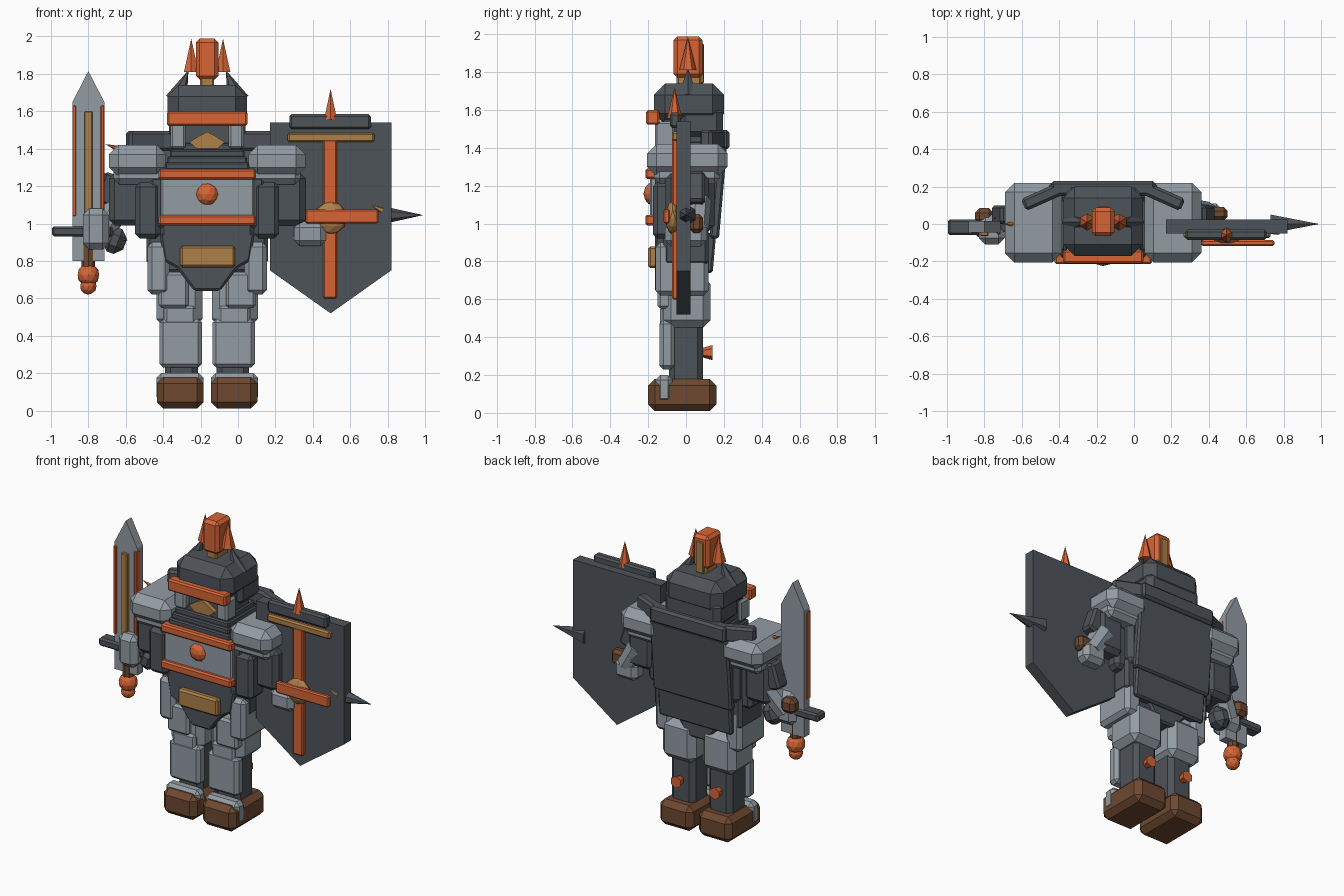
import bpy, bmesh, math
from mathutils import Vector

C = -0.165  # body centre line


def material(name, rgb):
    m = bpy.data.materials.new(name)
    m.diffuse_color = (*rgb, 1)
    return m


STEEL = material("light steel", (0.29, 0.335, 0.37))
DARK = material("dark iron", (0.076, 0.087, 0.10))
ORANGE = material("orange", (0.68, 0.13, 0.036))
GOLD = material("dull gold", (0.42, 0.215, 0.065))
BROWN = material("brown leather", (0.155, 0.066, 0.03))


def finish(name, bm, mat, bevel=0):
    bmesh.ops.recalc_face_normals(bm, faces=bm.faces)
    if bevel:
        bmesh.ops.bevel(bm, geom=bm.edges[:], offset=bevel, segments=1,
                        affect='EDGES', clamp_overlap=True)
    me = bpy.data.meshes.new(name)
    bm.to_mesh(me)
    bm.free()
    me.materials.append(mat)
    ob = bpy.data.objects.new(name, me)
    bpy.context.collection.objects.link(ob)
    return ob


def box(name, x, y, z, mat, bevel=0.012, rot=(0, 0, 0)):
    """Box spanning the ranges x, y, z, turned about its centre."""
    bm = bmesh.new()
    bmesh.ops.create_cube(bm, size=1)
    for v in bm.verts:
        v.co = [c * (r[1] - r[0]) for c, r in zip(v.co, (x, y, z))]
    ob = finish(name, bm, mat, bevel)
    ob.location = [sum(r) / 2 for r in (x, y, z)]
    ob.rotation_euler = [math.radians(a) for a in rot]
    return ob


def pair(name, x, y, z, mat, bevel=0.012, rot=(0, 0, 0)):
    """Two boxes mirrored about the body; x is the distance from the centre line."""
    box("left_" + name, (C + x[0], C + x[1]), y, z, mat, bevel, rot)
    box("right_" + name, (C - x[1], C - x[0]), y, z, mat, bevel, (rot[0], -rot[1], -rot[2]))


def spike(name, a, b, r, mat, sides=6, r2=0):
    """Cone or tapered rod from a to b."""
    a, b = Vector(a), Vector(b)
    bm = bmesh.new()
    bmesh.ops.create_cone(bm, cap_ends=True, segments=sides, radius1=r, radius2=r2,
                          depth=(b - a).length)
    ob = finish(name, bm, mat)
    ob.location = (a + b) / 2
    ob.rotation_euler = (b - a).to_track_quat('Z', 'Y').to_euler()
    return ob


def ball(name, centre, r, mat, squash=1):
    bm = bmesh.new()
    bmesh.ops.create_icosphere(bm, subdivisions=2, radius=r)
    ob = finish(name, bm, mat)
    ob.location = centre
    ob.scale.y = squash
    return ob


def prism(name, pts, y0, y1, mat, bevel=0):
    """Front outline (x, z) extruded from y0 to y1."""
    bm = bmesh.new()
    face = bm.faces.new([bm.verts.new((x, y0, z)) for x, z in pts])
    new = bmesh.ops.extrude_face_region(bm, geom=[face])["geom"]
    for v in new:
        if isinstance(v, bmesh.types.BMVert):
            v.co.y = y1
    return finish(name, bm, mat, bevel)


# Legs
pair("boot", (0.02, 0.268), (-0.20, 0.16), (0.01, 0.18), BROWN, 0.035)
pair("boot_strap", (0.02, 0.272), (-0.16, -0.07), (0.05, 0.20), STEEL, 0.025)
pair("shin", (0.05, 0.225), (-0.09, 0.09), (0.15, 0.50), DARK, 0.03)
pair("greave", (0.028, 0.255), (-0.14, -0.06), (0.23, 0.49), STEEL, 0.02)
pair("thigh", (0.025, 0.272), (-0.12, 0.13), (0.45, 0.72), STEEL, 0.04)
pair("knee_plate", (0.06, 0.23), (-0.137, -0.08), (0.40, 0.56), STEEL, 0.015)
pair("thigh_plate", (0.10, 0.26), (-0.15, -0.06), (0.55, 0.74), STEEL, 0.015)
pair("side_tasset", (0.20, 0.32), (-0.16, 0.12), (0.62, 0.90), STEEL, 0.025)
for s, side in ((1, "left"), (-1, "right")):
    x = C + s * 0.143
    spike(side + "_calf_spur", (x, 0.14, 0.318), (x, 0.07, 0.318), 0.04, ORANGE, 6, 0.02)

# Hips and belt
prism("pelvis", [(C + sx * w, z) for sx, w, z in (
    (-1, .255, .95), (-1, .23, .80), (-1, .16, .76), (-1, .07, .64),
    (1, .07, .64), (1, .16, .76), (1, .23, .80), (1, .255, .95))], -0.165, 0.12, DARK, 0.012)
pair("hip_guard", (0.22, 0.325), (-0.12, 0.12), (0.78, 1.0), DARK, 0.02)
box("belt_buckle", (-0.31, -0.015), (-0.20, -0.15), (0.765, 0.88), GOLD)

# Torso
box("abdomen", (C - 0.25, C + 0.25), (-0.165, 0.12), (0.90, 1.05), DARK, 0.02)
box("chest", (C - 0.32, C + 0.32), (-0.165, 0.15), (0.96, 1.33), DARK, 0.03)
box("chest_panel", (C - 0.25, C + 0.25), (-0.19, -0.14), (1.02, 1.27), STEEL, 0.008)
for n, z in (("upper", 1.235), ("lower", 0.99)):
    box(n + "_chest_band", (C - 0.26, C + 0.26), (-0.215, -0.15), (z, z + 0.056), ORANGE, 0.01)
ball("chest_gem", (C, -0.175, 1.157), 0.062, ORANGE, 0.8)
for i in range(4):
    w = 0.225 - i * 0.013
    box("gorget_ring_%d" % i, (C - w, C + w), (-0.18 + i * 0.015, 0.15),
        (1.285 + i * 0.034, 1.325 + i * 0.034), DARK, 0.008)
# Back armour and collar
box("back_plate", (C - 0.29, C + 0.29), (0.145, 0.195), (0.92, 1.40), DARK, 0.012, (-5, 0, 0))
box("back_skirt", (C - 0.27, C + 0.27), (0.09, 0.15), (0.74, 0.95), DARK, 0.012, (-5, 0, 0))
box("collar_back", (C - 0.28, C + 0.28), (0.15, 0.23), (1.39, 1.495), DARK, 0.015)
pair("collar_wing", (0.22, 0.435), (0.11, 0.18), (1.39, 1.495), DARK, 0.015, (0, 0, -24))

# Arms
pair("pauldron", (0.22, 0.525), (-0.205, 0.22), (1.25, 1.42), STEEL, 0.05)
pair("shoulder_rim", (0.21, 0.50), (-0.17, 0.18), (1.21, 1.33), STEEL, 0.03)
pair("upper_arm", (0.34, 0.525), (-0.11, 0.12), (0.99, 1.27), DARK, 0.03)
pair("rib_guard", (0.25, 0.385), (-0.175, 0.10), (0.92, 1.22), DARK, 0.025)
pair("elbow", (0.49, 0.575), (0.0, 0.10), (1.10, 1.27), DARK, 0.015, (0, -18, 0))
spike("shoulder_spike", (-0.60, 0, 1.385), (-0.71, 0, 1.425), 0.025, ORANGE)

# Sword hand
spike("sword_forearm", (-0.62, 0.05, 1.12), (-0.74, 0.0, 0.94), 0.075, STEEL, 8, 0.07)
box("sword_hand", (-0.83, -0.69), (-0.11, 0.05), (0.86, 1.08), STEEL, 0.035)
box("sword_wrist", (-0.72, -0.60), (-0.05, 0.08), (0.84, 0.98), DARK, 0.04, (0, 20, 0))
box("sword_cuff", (-0.85, -0.75), (0.0, 0.085), (0.96, 1.06), BROWN, 0.025)
spike("sword_cuff_spike", (-0.66, 0.0, 0.93), (-0.59, -0.03, 0.91), 0.025, ORANGE)
spike("sword_elbow_spike", (-0.68, 0.05, 1.13), (-0.75, 0.03, 1.20), 0.02, ORANGE)

# Sword
S = -0.80
prism("blade", [(S - .085, .80), (S + .085, .80), (S + .085, 1.65), (S, 1.815), (S - .085, 1.65)],
      -0.045, 0.015, STEEL)
for s, side in ((-1, "outer"), (1, "inner")):
    e = S + s * 0.076
    box(side + "_blade_edge", (e - .01, e + .01), (-0.055, -0.01), (1.04, 1.63), ORANGE, 0.004)
box("blade_fuller", (S - .022, S + .022), (-0.065, -0.03), (0.98, 1.60), GOLD, 0.005)
box("crossguard", (-0.995, -0.67), (-0.06, 0.025), (0.93, 0.985), DARK, 0.012)
spike("sword_grip", (S, -0.02, 0.70), (S, -0.02, 0.95), 0.036, BROWN, 8, 0.036)
ball("pommel", (S, -0.02, 0.725), 0.06, ORANGE)
ball("pommel_tip", (S, -0.02, 0.665), 0.045, ORANGE)

# Shield hand
spike("shield_forearm", (0.30, 0.06, 1.12), (0.39, 0.05, 0.97), 0.075, STEEL, 8, 0.07)
box("shield_hand", (0.30, 0.47), (-0.11, 0.11), (0.88, 1.01), STEEL, 0.03)
box("shield_cuff", (0.38, 0.50), (0.02, 0.09), (0.95, 1.05), BROWN, 0.02)
spike("shield_cuff_spike", (0.33, -0.04, 0.94), (0.27, -0.04, 0.90), 0.025, ORANGE)

# Shield
prism("shield", [(.17, 1.54), (.17, .75), (.495, .52), (.82, .75), (.82, 1.54)],
      -0.05, 0.025, DARK)
box("shield_upright", (0.455, 0.53), (-0.075, -0.04), (0.60, 1.45), ORANGE, 0.008)
box("shield_crossbar", (0.36, 0.75), (-0.118, -0.085), (1.0, 1.075), ORANGE, 0.008)
ball("shield_boss", (0.495, -0.07, 1.03), 0.088, GOLD, 0.45)
box("shield_top_bar", (0.275, 0.71), (-0.085, -0.03), (1.505, 1.585), DARK, 0.012)
box("shield_trim", (0.265, 0.73), (-0.075, -0.03), (1.435, 1.485), GOLD, 0.01)
spike("shield_spike", (0.495, -0.06, 1.555), (0.495, -0.06, 1.72), 0.04, ORANGE)
spike("side_spear_point", (0.73, 0, 1.045), (0.99, 0, 1.045), 0.058, DARK)
spike("side_spear_barb", (0.77, -0.04, 1.07), (0.71, -0.05, 1.10), 0.02, GOLD)

# Head
box("neck", (C - 0.13, C + 0.13), (-0.10, 0.13), (1.35, 1.50), STEEL, 0.02)
box("visor_shadow", (C - 0.18, C + 0.18), (-0.12, 0.10), (1.42, 1.56), DARK, 0.01)
prism("face", [(-.26, 1.435), (-.205, 1.47), (C, 1.49), (-.125, 1.47), (-.07, 1.435),
               (-.11, 1.40), (-.22, 1.40)], -0.15, -0.09, GOLD)
box("helmet", (C - 0.212, C + 0.212), (-0.17, 0.20), (1.52, 1.74), DARK, 0.06)
box("helmet_back", (C - 0.205, C + 0.205), (-0.04, 0.195), (1.45, 1.62), DARK, 0.035)
pair("cheek_guard", (0.115, 0.197), (-0.165, -0.06), (1.40, 1.54), STEEL, 0.012)
box("brow_band", (C - 0.215, C + 0.215), (-0.21, -0.14), (1.522, 1.60), ORANGE, 0.01)

# Crest and horns
box("crest_base", (-0.203, -0.127), (-0.05, 0.08), (1.70, 1.80), GOLD, 0.01)
box("crest", (C - 0.06, C + 0.06), (-0.065, 0.088), (1.77, 1.988), ORANGE, 0.02)
box("crest_strip", (C - 0.028, C + 0.028), (0.05, 0.095), (1.74, 1.95), GOLD, 0.005)
for s, side in ((1, "left"), (-1, "right")):
    spike(side + "_horn_base", (C + s * .165, .01, 1.66), (C + s * .10, .01, 1.82), 0.06, DARK)
    spike(side + "_horn", (C + s * .085, .01, 1.81), (C + s * .085, .01, 1.988), 0.045, ORANGE)
